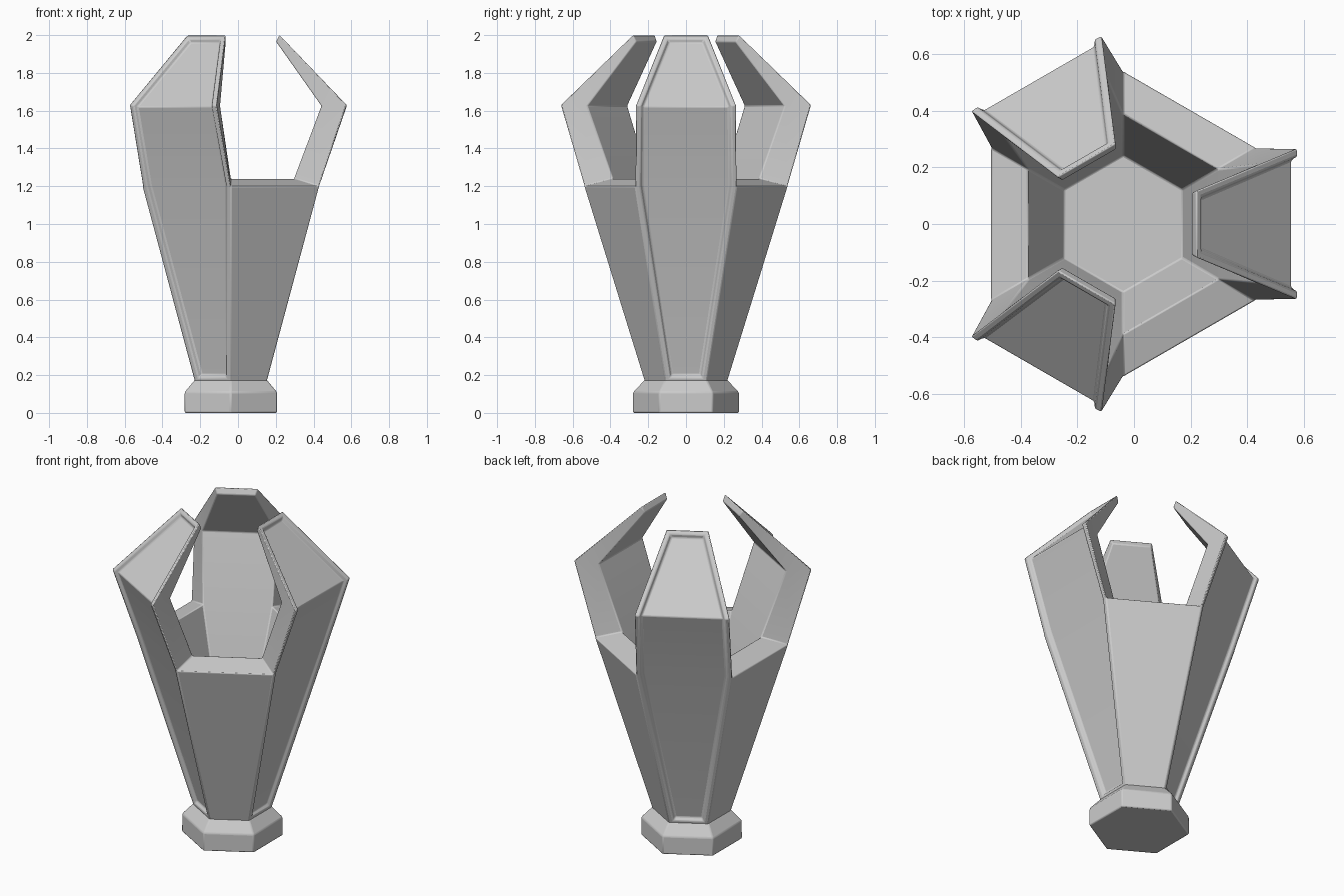
import bpy, bmesh
from math import sin, cos, radians

if "Cube" in bpy.data.objects:
    bpy.data.objects.remove(bpy.data.objects["Cube"])

CX = -0.038                      # three-fold axis, so the bounds are centred
C30 = cos(radians(30))


def hex_ring(bm, apothem, z):
    r = apothem / C30
    return [bm.verts.new((CX + r * cos(radians(a)), r * sin(radians(a)), z))
            for a in range(-30, 330, 60)]


def bridge(bm, a, b):
    return [bm.faces.new((a[i], a[(i + 1) % 6], b[(i + 1) % 6], b[i])) for i in range(6)]


def claw_pair(bm, ang, d, w, z):
    """Left and right verts at distance d along direction ang, half width w."""
    c, s = cos(radians(ang)), sin(radians(ang))
    return [bm.verts.new((CX + d * c - t * s, d * s + t * c, z)) for t in (-w, w)]


def finish(bm, name, width, segments):
    bmesh.ops.recalc_face_normals(bm, faces=bm.faces[:])
    mesh = bpy.data.meshes.new(name)
    bm.to_mesh(mesh)
    bm.free()
    ob = bpy.data.objects.new(name, mesh)
    bpy.context.collection.objects.link(ob)
    bev = ob.modifiers.new("soft_edges", 'BEVEL')
    bev.width, bev.segments = width, segments
    bev.limit_method, bev.angle_limit = 'ANGLE', radians(25)
    bpy.context.view_layer.objects.active = ob
    ob.select_set(True)
    bpy.ops.object.shade_smooth_by_angle(angle=radians(35))
    ob.select_set(False)
    return ob


# Foot: hexagonal block with chamfered top
bm = bmesh.new()
rings = [hex_ring(bm, a, z) for a, z in ((0.244, 0), (0.244, 0.11), (0.19, 0.175))]
for a, b in zip(rings, rings[1:]):
    bridge(bm, a, b)
bm.faces.new(rings[0][::-1])
bm.faces.new(rings[-1])
finish(bm, "foot", 0.007, 2)

# Cup: flaring hexagonal shell with a hollow
bm = bmesh.new()
o0, o1 = hex_ring(bm, 0.188, 0.16), hex_ring(bm, 0.467, 1.2)
i1, i0 = hex_ring(bm, 0.335, 1.24), hex_ring(bm, 0.21, 0.8)
outer = bridge(bm, o0, o1)
bridge(bm, i1, i0)
bm.faces.new(o0[::-1])
bm.faces.new(i0)

# Claws: every second side runs on upward and bends in; the others get a rim
panels = []
for k in range(0, 6, 2):
    ang = 60 * k
    out = [[o1[k], o1[k + 1]],
           claw_pair(bm, ang, 0.613, 0.266, 1.63),
           claw_pair(bm, ang, 0.258, 0.118, 2.0)]
    inn = [[i1[k], i1[k + 1]],
           claw_pair(bm, ang, 0.48, 0.212, 1.625),
           claw_pair(bm, ang, 0.24, 0.108, 1.965)]
    panel = [outer[k]]
    for j in range(2):
        a, b, c, d = out[j], out[j + 1], inn[j], inn[j + 1]
        panel.append(bm.faces.new((a[0], a[1], b[1], b[0])))
        bm.faces.new((c[1], c[0], d[0], d[1]))
        bm.faces.new((a[0], b[0], d[0], c[0]))
        bm.faces.new((a[1], c[1], d[1], b[1]))
    bm.faces.new((out[2][0], out[2][1], inn[2][1], inn[2][0]))
    n = (k + 2) % 6
    bm.faces.new((o1[k + 1], o1[n], i1[n], i1[k + 1]))
    panels.append(panel)

# Recessed field inside a raised border on each claw's outer face
bmesh.ops.recalc_face_normals(bm, faces=bm.faces[:])
for panel in panels:
    for thick, depth in ((0.026, 0), (0.014, -0.02)):
        bmesh.ops.inset_region(bm, faces=panel, thickness=thick, depth=depth,
                               use_even_offset=True, use_boundary=True)
finish(bm, "clawed_cup", 0.006, 2)
